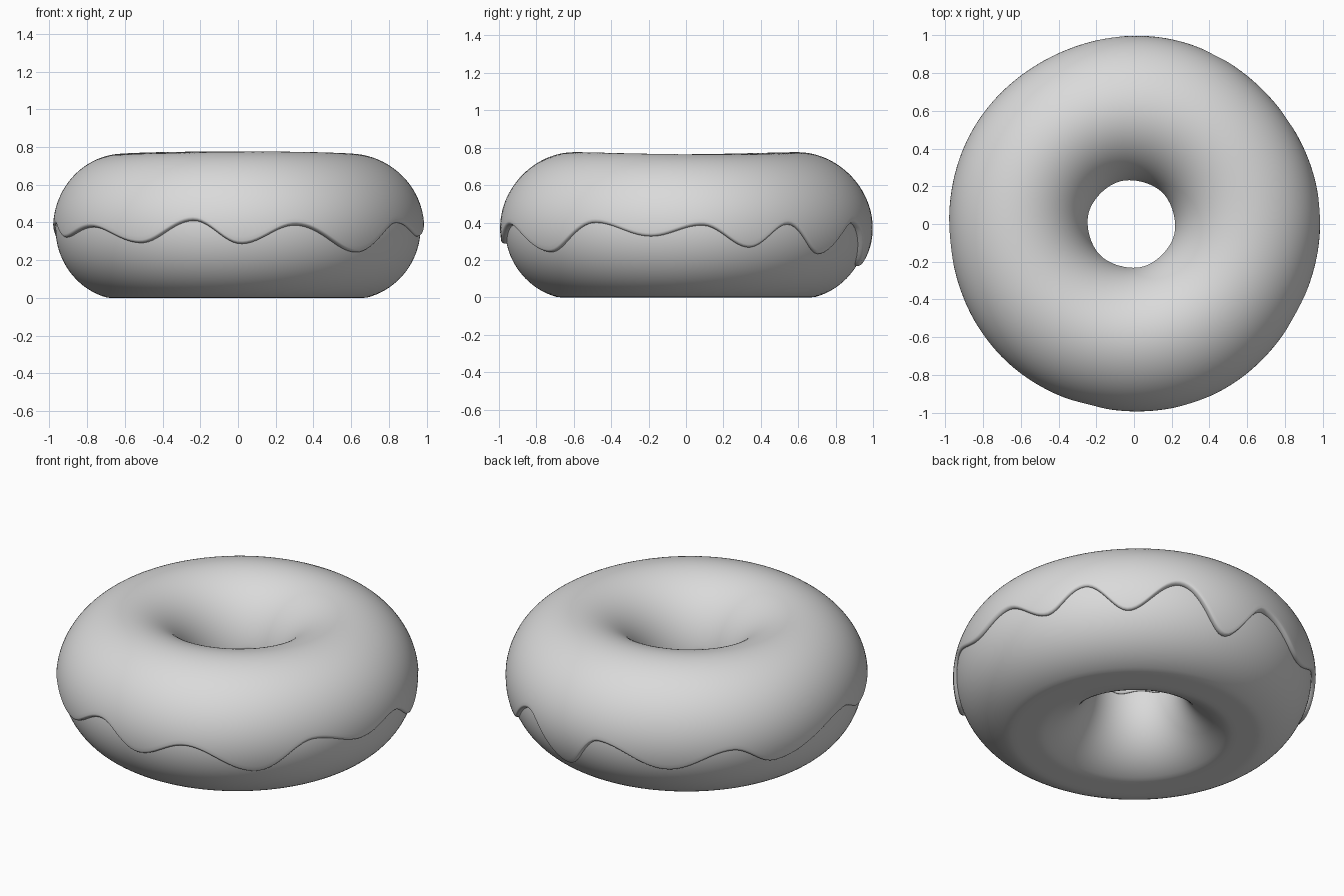
import bpy, bmesh, math
from math import sin, cos, pi, radians

if "Cube" in bpy.data.objects:
    bpy.data.objects.remove(bpy.data.objects["Cube"])

N = 256  # steps around the ring

mat = bpy.data.materials.new("plain_grey")
mat.diffuse_color = (0.7, 0.7, 0.7, 1)
mat.use_nodes = True
mat.node_tree.nodes["Principled BSDF"].inputs["Base Color"].default_value = mat.diffuse_color

# lower rim of the icing: (angle in degrees, height), crests and drips
RIM = [(-89, .285), (-72, .385), (-49, .24), (-30, .40), (-11, .325), (5, .385),
       (20.5, .265), (34, .39), (48, .23), (65, .397), (82, .165), (96, .375),
       (119, .25), (140, .36), (155, .25), (187, .395), (200, .32), (218, .375),
       (238, .29), (256, .41), (271, .285)]


def rim_height(deg):
    deg = (deg + 89) % 360 - 89
    for (a, za), (b, zb) in zip(RIM, RIM[1:]):
        if a <= deg <= b:
            t = (1 - cos(pi * (deg - a) / (b - a))) / 2
            return za + (zb - za) * t
    return RIM[0][1]


def point(theta, alpha, off):
    """Ring surface; off 0 = dough skin, off 1 = icing skin."""
    c, s = cos(alpha), sin(alpha)
    lump = -.006 * cos(2 * theta) + .004 * sin(5 * theta + 1)
    a = .368 + off * (.022 + lump) if c > 0 else .362 + off * .009
    if c > 0:
        # blend the widths so that the crown stays smooth
        a = (.362 + off * .009) + (a - .362 - off * .009) * c
    b = .38 + off * (.02 + .006 * cos(2 * theta - 3.6) * max(s, 0))
    r = .60 + a * c
    z = max(0, .37 + b * s)
    shift = -.014 * (1 - c) / 2
    return (r * cos(theta) + shift, r * sin(theta), z)


def build(name, rows_at, closed):
    bm = bmesh.new()
    rings = []
    for i in range(N):
        th = 2 * pi * i / N
        rings.append([bm.verts.new(point(th, al, off)) for al, off in rows_at(th)])
    m = len(rings[0])
    for i in range(N):
        p, q = rings[i], rings[(i + 1) % N]
        for j in range(m if closed else m - 1):
            k = (j + 1) % m
            bm.faces.new((p[j], q[j], q[k], p[k]))
    bmesh.ops.recalc_face_normals(bm, faces=bm.faces)
    me = bpy.data.meshes.new(name)
    bm.to_mesh(me)
    bm.free()
    ob = bpy.data.objects.new(name, me)
    bpy.context.collection.objects.link(ob)
    me.materials.append(mat)
    me.polygons.foreach_set("use_smooth", [True] * len(me.polygons))
    return ob


def dough_rows(theta):
    return [(2 * pi * j / 96, 0) for j in range(96)]


def icing_rows(theta):
    a0 = math.asin((rim_height(math.degrees(theta)) - .37) / .39)
    a1 = pi - .08 + .04 * sin(6 * theta)
    d = .05
    lip = [(d * (1 - cos(t * pi / 12)), sin(t * pi / 12)) for t in range(7)]
    rows = [(a0 + .02, -.4)] + [(a0 + x, o) for x, o in lip]
    rows += [(a0 + d + (a1 - a0 - 2 * d) * j / 60, 1) for j in range(1, 60)]
    rows += [(a1 - x, o) for x, o in reversed(lip)] + [(a1 - .02, -.4)]
    return rows


# dough ring with a flat base, and the icing shell over its upper half
build("dough", dough_rows, True)
build("icing", icing_rows, False)
